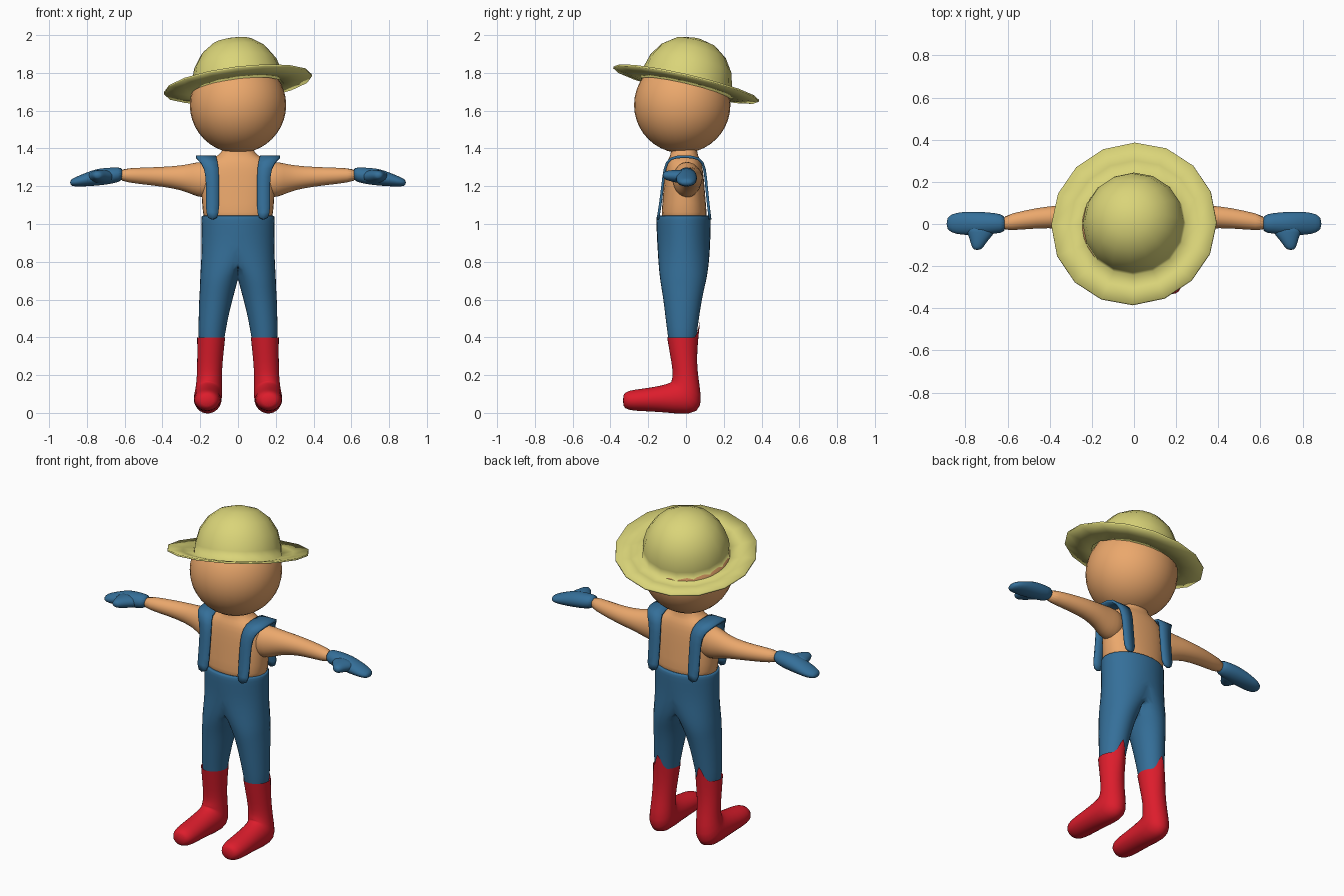
import bpy, bmesh
from math import cos, sin, pi, radians
from mathutils import Vector


def material(name, rgb):
    m = bpy.data.materials.new(name)
    m.diffuse_color = (*rgb, 1)
    return m


SKIN = material("skin", (0.83, 0.39, 0.15))
BLUE = material("denim", (0.035, 0.16, 0.32))
RED = material("boot_red", (0.72, 0.012, 0.025))
STRAW = material("straw", (0.70, 0.66, 0.19))


def finish(name, bm, mat, mirror=False, subsurf=1):
    bmesh.ops.recalc_face_normals(bm, faces=bm.faces)
    me = bpy.data.meshes.new(name)
    bm.to_mesh(me)
    bm.free()
    me.materials.append(mat)
    me.polygons.foreach_set("use_smooth", [True] * len(me.polygons))
    ob = bpy.data.objects.new(name, me)
    bpy.context.collection.objects.link(ob)
    if mirror:
        ob.modifiers.new("mirror", "MIRROR").use_clip = True
    if subsurf:
        ob.modifiers.new("smooth", "SUBSURF").levels = subsurf
        ob.modifiers["smooth"].render_levels = subsurf
    return ob


def loft(rings, n=16, power=1.0, clamp=False, caps=(True, True)):
    """Skin a tube through rings given as (centre, u axis, v axis)."""
    bm = bmesh.new()
    curve = lambda t: abs(t) ** power * (1 if t > 0 else -1)
    loops = []
    for c, u, v in rings:
        loop = []
        for i in range(n):
            a = 2 * pi * i / n
            p = Vector(c) + Vector(u) * curve(cos(a)) + Vector(v) * curve(sin(a))
            if clamp:
                p.x = max(p.x, 0)
            loop.append(bm.verts.new(p))
        loops.append(loop)
    for a, b in zip(loops, loops[1:]):
        for i in range(n):
            j = (i + 1) % n
            quad = (a[i], a[j], b[j], b[i])
            if not clamp or max(q.co.x for q in quad) > 1e-5:
                bm.faces.new(quad)
    for loop, cap in ((loops[0], caps[0]), (loops[-1], caps[1])):
        if cap:
            bm.faces.new(loop)
    return bm, loops


def flat(cx, cy, z, rx, ry):      # horizontal ring
    return (cx, cy, z), (rx, 0, 0), (0, ry, 0)


def across(x, cy, cz, ry, rz):    # ring facing along x
    return (x, cy, cz), (0, ry, 0), (0, 0, rz)


def foot_ring(cx, cy, cz, ru, rv, tilt):
    a = radians(tilt)
    return (cx, cy, cz), (ru, 0, 0), (0, cos(a) * rv, sin(a) * rv)


# Head
bm = bmesh.new()
bmesh.ops.create_uvsphere(bm, u_segments=32, v_segments=20, radius=0.255)
bmesh.ops.translate(bm, verts=bm.verts, vec=(0, -0.02, 1.63))
finish("head", bm, SKIN, subsurf=0)

# Torso and neck
bm, _ = loft([flat(0, -0.01, z, rx, ry) for z, rx, ry in (
    (0.98, 0.18, 0.125), (1.06, 0.19, 0.122), (1.16, 0.198, 0.113),
    (1.26, 0.20, 0.105), (1.325, 0.18, 0.095), (1.352, 0.13, 0.08),
    (1.375, 0.085, 0.07), (1.43, 0.08, 0.07))], power=0.85)
finish("torso", bm, SKIN)

# Arms
bm, _ = loft([across(*r) for r in (
    (0.10, 0.0, 1.23, 0.07, 0.09), (0.19, 0.005, 1.235, 0.08, 0.10),
    (0.24, 0.015, 1.238, 0.07, 0.085), (0.30, 0.03, 1.245, 0.06, 0.066),
    (0.40, 0.035, 1.25, 0.053, 0.053), (0.52, 0.02, 1.255, 0.046, 0.044),
    (0.64, 0.0, 1.26, 0.036, 0.034))])
finish("arms", bm, SKIN, mirror=True)

# Gloves and their thumbs
bm, _ = loft([across(*r) for r in (
    (0.605, 0, 1.266, 0.042, 0.037), (0.66, 0.004, 1.256, 0.05, 0.043),
    (0.74, 0.002, 1.25, 0.058, 0.048), (0.82, 0.003, 1.232, 0.056, 0.034),
    (0.865, 0.003, 1.222, 0.046, 0.025), (0.89, 0.002, 1.219, 0.025, 0.014))])
finish("gloves", bm, BLUE, mirror=True)
bm, _ = loft([((x, y, z), (rx, 0, 0), (0, 0, rz)) for x, y, z, rx, rz in (
    (0.725, 0.0, 1.25, 0.085, 0.040), (0.725, -0.04, 1.252, 0.07, 0.037),
    (0.735, -0.075, 1.255, 0.045, 0.032), (0.742, -0.108, 1.257, 0.03, 0.024),
    (0.744, -0.124, 1.258, 0.015, 0.013))], n=12)
finish("glove_thumbs", bm, BLUE, mirror=True)

# Trousers: half body, inner side clamped on the mirror plane above the crotch
bm, _ = loft([flat(*r) for r in (
    (0.14, -0.02, 0.37, 0.066, 0.072), (0.14, -0.02, 0.41, 0.072, 0.078),
    (0.131, -0.02, 0.50, 0.079, 0.090), (0.118, -0.018, 0.60, 0.090, 0.104),
    (0.105, -0.016, 0.67, 0.098, 0.118), (0.09, -0.014, 0.72, 0.113, 0.128),
    (0.05, -0.012, 0.80, 0.148, 0.138), (0.0, -0.012, 0.90, 0.197, 0.143),
    (0.0, -0.013, 1.0, 0.199, 0.148), (0.0, -0.013, 1.04, 0.200, 0.148),
    (0.0, -0.013, 1.047, 0.193, 0.140), (0.0, -0.012, 1.035, 0.17, 0.11))],
    clamp=True, caps=(False, False))
finish("trousers", bm, BLUE, mirror=True)

# Shoulder straps: ribbons over the shoulders
path = ((0.135, -0.15, 1.02, 0.034), (0.135, -0.136, 1.10, 0.034),
        (0.135, -0.124, 1.20, 0.034), (0.137, -0.113, 1.30, 0.036),
        (0.168, -0.088, 1.353, 0.052), (0.172, -0.01, 1.358, 0.052),
        (0.168, 0.075, 1.353, 0.052), (0.137, 0.10, 1.30, 0.036),
        (0.135, 0.108, 1.20, 0.034), (0.135, 0.118, 1.10, 0.034),
        (0.135, 0.128, 1.02, 0.034))
bm = bmesh.new()
rows = [[bm.verts.new((x + s * w, y, z)) for s in (-1, 1)] for x, y, z, w in path]
for a, b in zip(rows, rows[1:]):
    bm.faces.new((a[0], a[1], b[1], b[0]))
straps = finish("shoulder_straps", bm, BLUE, mirror=True)
thick = straps.modifiers.new("thickness", "SOLIDIFY")
thick.thickness, thick.offset = 0.014, 0

# Boots: rings swing from level at the shin to upright at the toe
bm, loops = loft([foot_ring(*r) for r in (
    (0.142, -0.02, 0.40, 0.076, 0.082, 0), (0.146, -0.015, 0.32, 0.071, 0.073, 0),
    (0.151, -0.004, 0.22, 0.067, 0.066, 0), (0.153, 0.0, 0.16, 0.069, 0.077, -15),
    (0.157, 0.004, 0.10, 0.074, 0.110, -40), (0.160, -0.02, 0.075, 0.077, 0.105, -60),
    (0.162, -0.13, 0.074, 0.073, 0.070, -90), (0.163, -0.24, 0.068, 0.074, 0.060, -90),
    (0.163, -0.31, 0.066, 0.064, 0.053, -90), (0.163, -0.335, 0.066, 0.036, 0.032, -90))],
    caps=(False, True))
tip = max(loops[0], key=lambda v: v.co.y)   # pointed red tab up the calf
tip.co += Vector((-0.005, 0.022, 0.13))
finish("boots", bm, RED, mirror=True)

# Straw hat: sixteen-sided revolve, tilted back and to one side
profile = ((0.03, 0.247), (0.105, 0.229), (0.17, 0.182), (0.215, 0.115),
           (0.236, 0.04), (0.243, -0.018), (0.31, -0.008), (0.395, 0.004))
bm, _ = loft([flat(0, 0, z, r, r) for r, z in profile], caps=(True, False))
hat = finish("straw_hat", bm, STRAW, subsurf=0)
hat.location = (0, 0, 1.737)
hat.rotation_mode = "QUATERNION"
hat.rotation_quaternion = Vector((0, 0, 1)).rotation_difference(Vector((-0.125, 0.232, 1)))
brim = hat.modifiers.new("thickness", "SOLIDIFY")
brim.thickness, brim.offset = 0.01, 0
